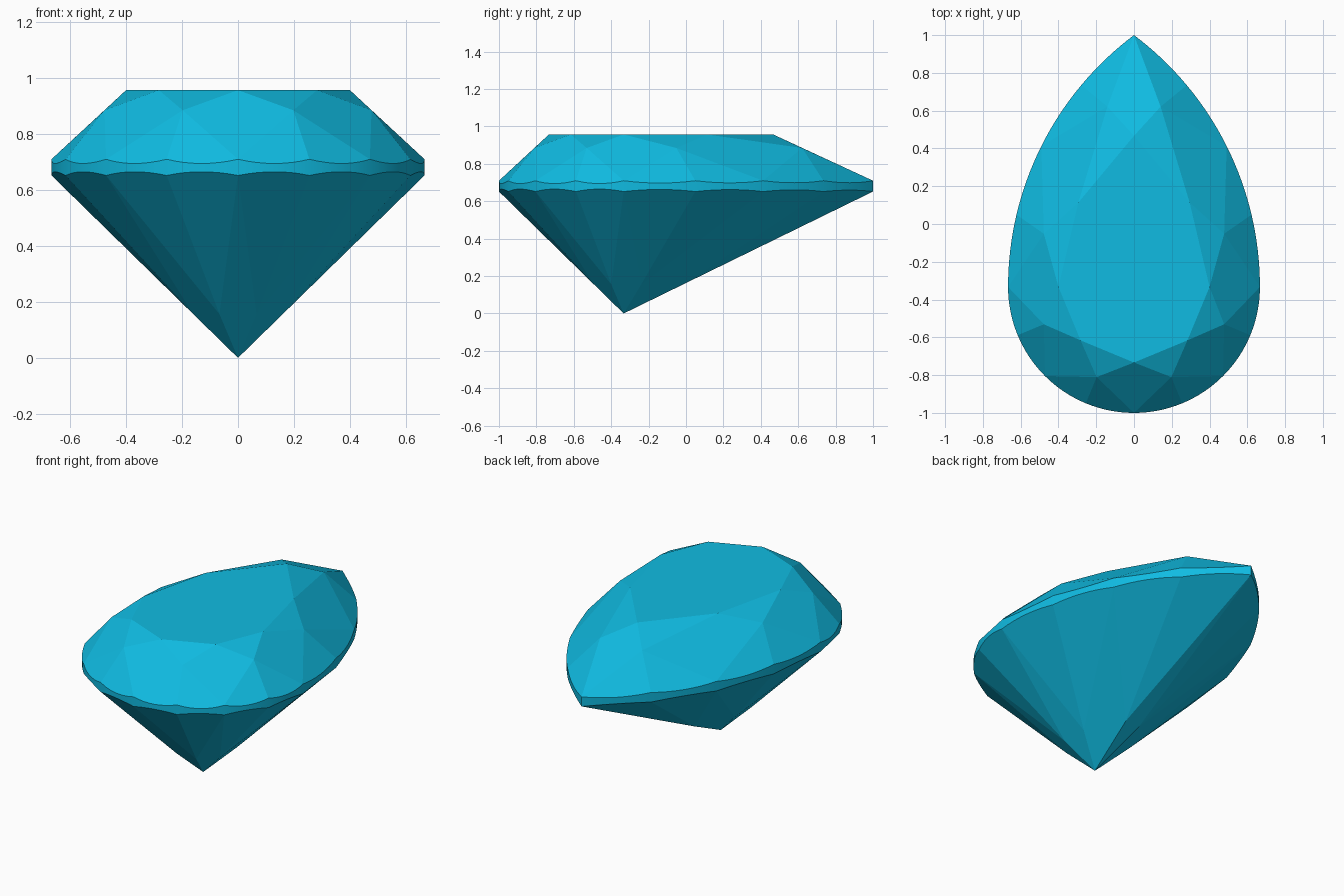
import bpy, bmesh
from math import sin, cos, radians, atan2
from mathutils import Vector

if "Cube" in bpy.data.objects:
    bpy.data.objects.remove(bpy.data.objects["Cube"])

R, CY = 2 / 3, -1 / 3            # round end radius and its centre
R2 = 5 / 3                       # radius of the long side arcs
TIP = atan2(4, 3)                # angle swept by each long arc
Z_TOP, Z_UP, Z_LOW = 0.957, 0.71, 0.652
TABLE, STAR, STAR_Z, PAV = 0.6, 0.716, 0.885, 0.24
N = 8                            # segments per girdle scallop


def outline(u):
    """Pear outline: u=0 front, 2 right, 4 tip, 6 left. Returns point, normal."""
    if u > 4:
        p, n = outline(8 - u)
        return Vector((-p.x, p.y)), Vector((-n.x, n.y))
    if u <= 2:
        a = radians(-90 + 45 * u)
        n = Vector((cos(a), sin(a)))
        return n * R, n
    b = (u - 2) / 2 * TIP
    n = Vector((cos(b), sin(b)))
    return n * R2 - Vector((1, 0)), (Vector((0, 1)) if u == 4 else n)


def corner(i):
    """Where the tangents at main points i and i+1 meet."""
    (p, n), (q, m) = outline(i), outline((i + 1) % 8)
    c, d = n.dot(p), m.dot(q)
    det = n.x * m.y - n.y * m.x
    return Vector(((c * m.y - d * n.y) / det, (n.x * d - m.x * c) / det))


bm = bmesh.new()


def vert(p, z):
    return bm.verts.new((p.x, p.y + CY, z))


def on_plane(p, a, b, c):
    """Height of the plane a, b, c above point p."""
    n = (b - a).cross(c - a)
    return a.z - (n.x * (p.x - a.x) + n.y * (p.y + CY - a.y)) / n.z


# Table, star and pavilion corners, culet
table = [vert(outline(i)[0] * TABLE, Z_TOP) for i in range(8)]
stars = [vert(corner(i) * STAR, STAR_Z) for i in range(8)]
pavs = [vert(corner(i) * PAV, Z_LOW * PAV) for i in range(8)]
culet = vert(Vector((0, 0)), 0)


# Scalloped girdle edges, following the planes of the half facets
def girdle_edge(z, inner):
    ring = []
    for h in range(16):
        p0, p1 = outline(h / 2)[0], outline(((h + 1) / 2) % 8)[0]
        a, b = (Vector((p.x, p.y + CY, z)) for p in (p0, p1))
        for k in range(N):
            p = outline((h + k / N) / 2)[0]
            ring.append(vert(p, z if k == 0 else on_plane(p, a, b, inner[h // 2].co)))
    return ring


upper, lower = girdle_edge(Z_UP, stars), girdle_edge(Z_LOW, pavs)
total = 16 * N

# Crown and pavilion facets
bm.faces.new(table)
for i in range(8):
    g = i * 2 * N
    bm.faces.new((table[i], stars[i - 1], upper[g], stars[i]))
    bm.faces.new((table[i], stars[i], table[(i + 1) % 8]))
    bm.faces.new((culet, pavs[i], lower[g], pavs[i - 1]))
    for ring, inner in ((upper, stars), (lower, pavs)):
        for s in (g, g + N):
            bm.faces.new([ring[(s + k) % total] for k in range(N + 1)] + [inner[i]])

# Girdle band, smooth around the curve with a hard edge at the tip
for k in range(total):
    j = (k + 1) % total
    bm.faces.new((lower[k], lower[j], upper[j], upper[k])).smooth = True
bm.edges.get((lower[total // 2], upper[total // 2])).smooth = False
bmesh.ops.recalc_face_normals(bm, faces=bm.faces[:])

mesh = bpy.data.meshes.new("pear_cut_gem")
bm.to_mesh(mesh)
bm.free()
gem = bpy.data.objects.new("pear_cut_gem", mesh)
bpy.context.collection.objects.link(gem)

mat = bpy.data.materials.new("blue_gem")
mat.diffuse_color = (0.005, 0.5, 0.76, 1)
mat.use_nodes = True
mat.node_tree.nodes["Principled BSDF"].inputs["Base Color"].default_value = mat.diffuse_color
mesh.materials.append(mat)
